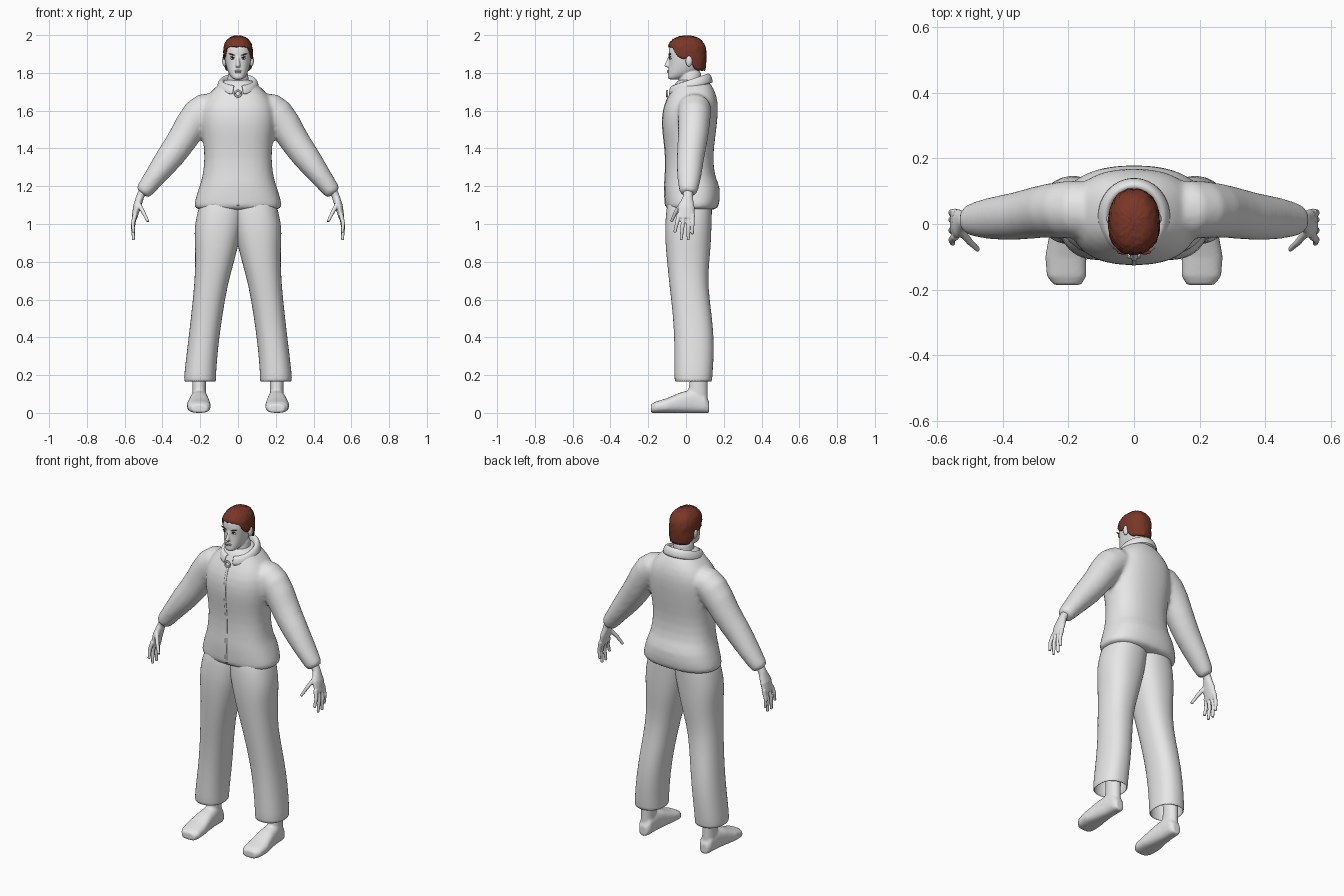
import bpy, bmesh, math, random
from mathutils import Vector

default_cube = bpy.data.objects.get("Cube")
if default_cube:
    bpy.data.objects.remove(default_cube, do_unlink=True)
random.seed(4)


def make_material(name, colour):
    material = bpy.data.materials.new(name)
    material.use_nodes = True
    material.diffuse_color = (*colour, 1)
    shader = next(n for n in material.node_tree.nodes if n.type == 'BSDF_PRINCIPLED')
    shader.inputs["Base Color"].default_value = (*colour, 1)
    return material


pale_grey = make_material("pale grey", (.8, .8, .8))
red_brown = make_material("red brown hair", (.19, .038, .02))
dark_brown = make_material("dark brown", (.05, .02, .015))


def finish(name, bm, material, **modifiers):
    """Turn a bmesh into a smooth object, adding modifiers in the order given."""
    bmesh.ops.recalc_face_normals(bm, faces=bm.faces)
    mesh = bpy.data.meshes.new(name)
    bm.to_mesh(mesh)
    bm.free()
    mesh.materials.append(material)
    for face in mesh.polygons:
        face.use_smooth = True
    obj = bpy.data.objects.new(name, mesh)
    bpy.context.collection.objects.link(obj)
    for kind, settings in modifiers.items():
        modifier = obj.modifiers.new(kind.title(), kind)
        for key, value in settings.items():
            setattr(modifier, key, value)
    return obj


def skin_rings(bm, rings, closed=True):
    rings = [[bm.verts.new(p) for p in ring] for ring in rings]
    for a, b in zip(rings, rings[1:]):
        count = len(a)
        for i in range(count if closed else count - 1):
            j = (i + 1) % count
            bm.faces.new((a[i], a[j], b[j], b[i]))
    return rings


def loft(bm, sections, sides=24, power=2.0, cap=True):
    """Skin superellipse sections, each given as centre and two half axes."""
    rings = []
    for centre, u, v in sections:
        ring = []
        for i in range(sides):
            angle = math.tau * i / sides
            c, s = math.cos(angle), math.sin(angle)
            a = math.copysign(abs(c) ** (2 / power), c)
            b = math.copysign(abs(s) ** (2 / power), s)
            ring.append(centre + u * a + v * b)
        rings.append(ring)
    rings = skin_rings(bm, rings)
    if cap:
        bm.faces.new(rings[0])
        bm.faces.new(rings[-1])


def slab(z, x0, x1, y0, y1):
    """Horizontal section from its extents."""
    return (Vector(((x0 + x1) / 2, (y0 + y1) / 2, z)),
            Vector(((x1 - x0) / 2, 0, 0)), Vector((0, (y1 - y0) / 2, 0)))


def limb(rows, side=1):
    """Sections square to a path; rows hold x, y, z, thickness, depth."""
    points = [Vector((side * r[0], r[1], r[2])) for r in rows]
    sections = []
    for i, row in enumerate(rows):
        along = points[min(i + 1, len(rows) - 1)] - points[max(i - 1, 0)]
        across = Vector((-along.z, 0, along.x)).normalized()
        depth = along.cross(across).normalized()
        sections.append((points[i], across * row[3], depth * row[4]))
    return sections


def blob(name, material, centre, radii, tilt=0):
    """Ellipsoid, mirrored when it lies off the centre line."""
    bm = bmesh.new()
    bmesh.ops.create_uvsphere(bm, u_segments=16, v_segments=10, radius=1)
    for v in bm.verts:
        x, y, z = (a * r for a, r in zip(v.co, radii))
        v.co = Vector((x, y, z + tilt * x)) + Vector(centre)
    extra = {'MIRROR': {}} if centre[0] else {}
    return finish(name, bm, material, **extra)


def blend(size, rounds):
    return {'REMESH': dict(mode='VOXEL', voxel_size=size, use_smooth_shade=True),
            'SMOOTH': dict(factor=.5, iterations=rounds)}


ROUND = {'levels': 1, 'render_levels': 1}

# Jacket body and sleeves
bm = bmesh.new()
trunk = [(1.07, .232, -.107, .16), (1.09, .24, -.113, .178), (1.2, .207, -.118, .185),
         (1.24, .19, -.113, .155), (1.35, .176, -.108, .142), (1.45, .187, -.12, .155),
         (1.53, .2, -.13, .165), (1.62, .2, -.123, .173), (1.69, .16, -.088, .162),
         (1.745, .095, -.06, .13), (1.77, .065, -.04, .11)]
loft(bm, [slab(z, -w, w, f, b) for z, w, f, b in trunk], power=2.4)
sleeve = [(.1, .045, 1.645, .085, .095), (.215, .045, 1.59, .098, .088),
          (.29, .038, 1.45, .078, .08), (.36, .022, 1.355, .076, .073),
          (.44, .017, 1.25, .056, .066), (.495, .013, 1.178, .047, .05),
          (.51, .012, 1.158, .042, .043)]
for side in (1, -1):
    loft(bm, limb(sleeve, side))
jacket = finish("jacket", bm, pale_grey, SUBSURF=ROUND, **blend(.011, 5))

# Front closure strip and ring pull
bm = bmesh.new()
skin_rings(bm, [[(x, -.14, 1.085 + .61 * i / 40) for x in (-.006, 0, .006)]
                for i in range(41)], closed=False)
finish("jacket_closure", bm, pale_grey,
       SHRINKWRAP=dict(target=jacket, wrap_mode='ABOVE_SURFACE', offset=.002),
       SOLIDIFY=dict(thickness=.003))
bm = bmesh.new()
rings = []
for i in range(17):
    a = math.tau * i / 16
    rings.append([(math.cos(a) * (.016 + .005 * math.cos(b)), -.1 + .005 * math.sin(b),
                   1.69 + math.sin(a) * (.016 + .005 * math.cos(b)))
                  for b in (math.tau * k / 8 for k in range(8))])
skin_rings(bm, rings)
finish("ring_pull", bm, pale_grey)

# Folded collar, open at the throat
bm = bmesh.new()
fold = [(-.014, -.035), (-.012, .005), (0, .018), (.014, .004), (.021, -.032)]
rings = []
for i in range(33):
    a = math.radians(-90 + 13 + 334 * i / 32)
    c, s = math.cos(a), math.sin(a)
    rings.append([((.088 + out) * c, .022 + (.096 + out) * s, 1.747 + .032 * s + up)
                  for out, up in fold])
skin_rings(bm, rings, closed=False)
finish("collar", bm, pale_grey, SOLIDIFY=dict(thickness=.01, offset=0), SUBSURF=ROUND)

# Trousers
bm = bmesh.new()
leg = [(1.12, -.04, .2, -.1, .14), (1, -.03, .233, -.113, .136), (.9, -.005, .229, -.11, .133),
       (.8, .02, .226, -.101, .124), (.68, .055, .231, -.089, .114), (.5, .085, .25, -.067, .14),
       (.35, .105, .268, -.061, .151), (.2, .117, .286, -.063, .141),
       (.165, .115, .286, -.06, .138)]
loft(bm, [slab(*row) for row in leg], power=2.3, cap=False)
finish("trousers", bm, pale_grey, MIRROR={}, SOLIDIFY=dict(thickness=.008), SUBSURF=ROUND)

# Feet and ankles
bm = bmesh.new()
foot = [(.123, .203, .025, .06), (.1, .203, .038, .1), (.04, .204, .043, .125),
        (-.03, .206, .052, .108), (-.1, .208, .063, .078), (-.16, .206, .06, .06),
        (-.186, .203, .042, .045)]
loft(bm, [(Vector((x, y, top / 2)), Vector((w, 0, 0)), Vector((0, 0, top / 2)))
          for y, x, w, top in foot], power=2.6)
loft(bm, [slab(z, .205 - w, .205 + w, f, .115) for z, w, f in
          ((.05, .036, .01), (.12, .036, .012), (.17, .037, .02), (.26, .042, .015))])
finish("feet", bm, pale_grey, MIRROR={}, **blend(.007, 3))

# Hands: palm, four fingers and thumb
bm = bmesh.new()
loft(bm, limb([(.495, .012, 1.19, .022, .026), (.518, .01, 1.145, .021, .026),
               (.535, .002, 1.09, .021, .044), (.549, -.001, 1.03, .014, .046)]), sides=16)
digits = [(-.037, -.06, .955), (-.012, -.026, .915), (.013, .012, .915), (.035, .034, .945)]
paths = [[(.545, y, 1.05), (.557, (y + tip) / 2, (1.05 + z) / 2), (.553, tip, z)]
         for y, tip, z in digits]
paths.append([(.528, -.022, 1.11), (.5, -.056, 1.06), (.476, -.078, 1.012)])
for path in paths:
    loft(bm, limb([(*p, r, r) for p, r in zip(path, (.013, .0105, .008))]), sides=10)
finish("hands", bm, pale_grey, MIRROR={}, **blend(.004, 2))

# Head and neck
bm = bmesh.new()
skull = [(1.764, .022, -.093, -.045), (1.775, .036, -.098, -.01), (1.8, .052, -.096, .05),
         (1.83, .062, -.092, .08), (1.87, .07, -.089, .096), (1.905, .073, -.094, .098),
         (1.95, .068, -.089, .096), (1.98, .045, -.055, .065)]
loft(bm, [slab(z, -w, w, f, b) for z, w, f, b in skull], power=2.3)
loft(bm, [slab(z, -w, w, f, .082) for z, w, f in
          ((1.7, .066, -.045), (1.76, .056, -.038), (1.83, .053, -.035))])
nose = [(1.895, .008, -.094), (1.86, .009, -.104), (1.838, .015, -.12), (1.828, .012, -.108)]
loft(bm, [slab(z, -w, w, f, -.07) for z, w, f in nose], sides=12)
finish("head", bm, pale_grey, SUBSURF=ROUND, **blend(.004, 3))

# Facial features and ears
blob("ears", pale_grey, (.073, .016, 1.862), (.011, .018, .028), tilt=.3)
blob("eyes", pale_grey, (.03, -.082, 1.877), (.013, .007, .006))
blob("irises", dark_brown, (.029, -.086, 1.878), (.005, .005, .005))
blob("upper_lids", dark_brown, (.03, -.085, 1.884), (.014, .006, .002), tilt=.15)
blob("brows", red_brown, (.032, -.086, 1.897), (.02, .007, .0035), tilt=.3)
blob("upper_lip", pale_grey, (0, -.094, 1.811), (.021, .007, .004))
blob("lower_lip", pale_grey, (0, -.093, 1.803), (.017, .007, .005))
blob("mouth_line", dark_brown, (0, -.097, 1.807), (.018, .004, .001))


# Hair: a cropped cap hanging from the crown to a curved hairline
def hairline(s):
    stops = [(-1, 1.94), (-.7, 1.932), (-.4, 1.885), (-.1, 1.872), (.08, 1.885),
             (.3, 1.83), (.6, 1.812), (1.01, 1.812)]
    for (a, low), (b, high) in zip(stops, stops[1:]):
        if s <= b:
            return low + (high - low) * (s - a) / (b - a)
    return high


bm = bmesh.new()
rings = []
for k in range(19):
    t = math.sin(math.pi / 2 * k / 18)
    ring = []
    for i in range(56):
        a = math.tau * i / 56
        c, s = math.cos(a), math.sin(a)
        z = hairline(s) + (1.996 - hairline(s)) * t
        rise = (z - 1.89) / .1065
        spread = (1 - rise ** 3) ** .45 if rise > 0 else 1 - .12 * rise ** 2
        spread *= 1 + random.uniform(-.025, .03)
        ring.append((.078 * spread * math.copysign(abs(c) ** .88, c),
                     .004 + .103 * spread * math.copysign(abs(s) ** .88, s),
                     z + random.uniform(-.002, .003)))
    rings.append(ring)
crown = skin_rings(bm, rings)[-1]
bm.faces.new(crown)
finish("hair", bm, red_brown, SOLIDIFY=dict(thickness=.01))
